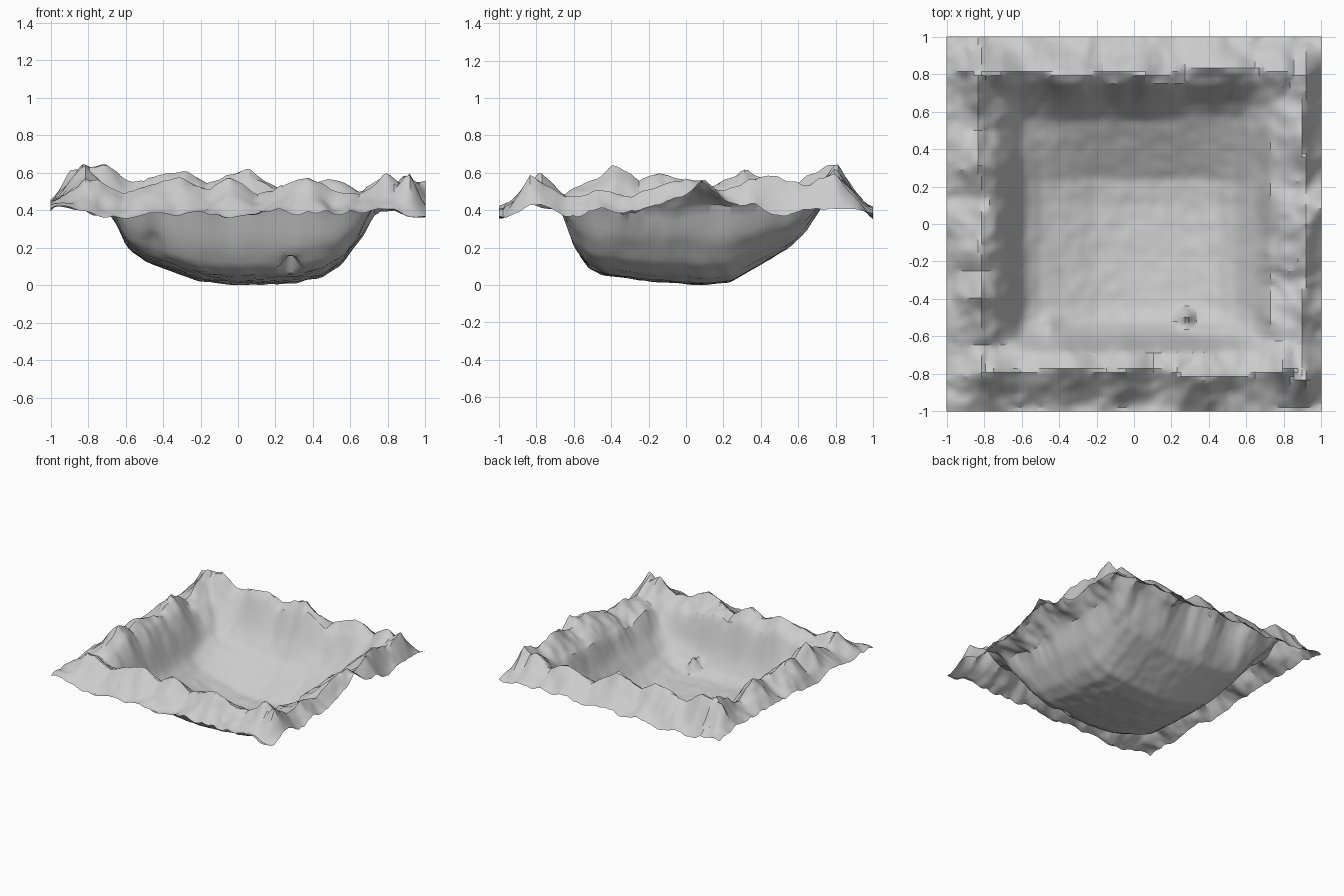
import bpy, bmesh, math
from mathutils import Vector, noise

if "Cube" in bpy.data.objects:
    bpy.data.objects.remove(bpy.data.objects["Cube"])

N = 96          # grid cells per side
RIM = 0.385     # level of the land around the basin


def interp(table, t):
    """Linear lookup in a list of (position, value) pairs."""
    if t <= table[0][0]:
        return table[0][1]
    for (a, va), (b, vb) in zip(table, table[1:]):
        if t <= b:
            return va + (vb - va) * (t - a) / (b - a)
    return table[-1][1]


# Basin floor profiles (lowest height along x and along y)
FLOOR_X = [(-.74, .385), (-.68, .33), (-.6, .2), (-.5, .13), (-.4, .09), (-.2, .02),
           (0, 0), (.3, .01), (.45, .045), (.55, .11), (.65, .24), (.73, .385)]
FLOOR_Y = [(-.68, .385), (-.6, .2), (-.52, .09), (-.45, .055), (-.2, .02), (.1, 0),
           (.24, .015), (.35, .08), (.45, .14), (.55, .2), (.65, .27), (.75, .385)]

# Crest heights along each side
BACK = [(-1, .42), (-.9, .6), (-.7, .64), (-.6, .57), (-.5, .56), (-.28, .63), (-.16, .53),
        (.06, .63), (.15, .56), (.27, .49), (.4, .55), (.55, .55), (.66, .49), (.8, .58), (1, .42)]
FRONT = [(-1, .4), (-.76, .57), (-.6, .5), (-.3, .57), (-.15, .5), (-.05, .58), (.1, .49),
         (.38, .6), (.5, .52), (.65, .48), (.8, .62), (1, .36)]
LEFT = [(-1, .4), (-.8, .58), (-.65, .49), (-.4, .64), (-.25, .54), (-.15, .6), (0, .55),
        (.15, .54), (.3, .61), (.5, .51), (.65, .58), (.8, .64), (1, .4)]
RIGHT = [(-1, .34), (-.83, .58), (-.65, .47), (-.5, .5), (-.3, .47), (0, .55), (.2, .52),
         (.48, .58), (.62, .52), (.8, .61), (1, .36)]


def ridge(table, along, across, crest, inner, outer):
    wobble = .05 * noise.noise(Vector((along * 3.5, crest * 7, 1.3)))
    d = across - crest - wobble
    f = max(0, 1 - (d / outer if d > 0 else -d / inner))
    return (interp(table, along) - RIM) * f ** 1.2


def bump(x, y, cx, cy, h, r):
    return h * max(0, 1 - math.hypot(x - cx, y - cy) / r) ** 1.5


def height(x, y):
    # smooth bowl
    depth = (1 - interp(FLOOR_X, x) / RIM) * (1 - interp(FLOOR_Y, y) / RIM)
    z = RIM * (1 - depth)
    # mountain ridges on the four sides
    rise = max(ridge(BACK, x, y, .82, .25, .2), ridge(FRONT, x, -y, .8, .22, .2),
               ridge(LEFT, y, -x, .83, .25, .26), ridge(RIGHT, y, x, .91, .26, .11))
    z += rise
    # saddle on the right edge and small spikes
    z += max(0, bump(x, y, 1.0, .08, .16, .28) - rise * .5)
    z += bump(x, y, .28, -.5, .12, .07) + bump(x, y, -.45, -.55, .06, .1)
    # roughness, strongest on the rim
    rough = 1 - min(1, depth * 2)
    p = Vector((x, y, .4))
    z += rough * (.04 * noise.noise(p * 6) + .03 * (.3 - abs(noise.noise(p * 11))))
    z += .006 * noise.noise(p * 16) * (1 - rough)
    return min(z, .65)


# Terrain sheet
bm = bmesh.new()
bmesh.ops.create_grid(bm, x_segments=N, y_segments=N, size=1)
for v in bm.verts:
    v.co.z = height(v.co.x, v.co.y)
low = min(v.co.z for v in bm.verts)
for v in bm.verts:
    v.co.z -= low
mesh = bpy.data.meshes.new("mountain_basin_terrain")
bm.to_mesh(mesh)
bm.free()
terrain = bpy.data.objects.new("mountain_basin_terrain", mesh)
bpy.context.collection.objects.link(terrain)
bpy.context.view_layer.objects.active = terrain
terrain.select_set(True)
bpy.ops.object.shade_smooth_by_angle(angle=math.radians(30))
